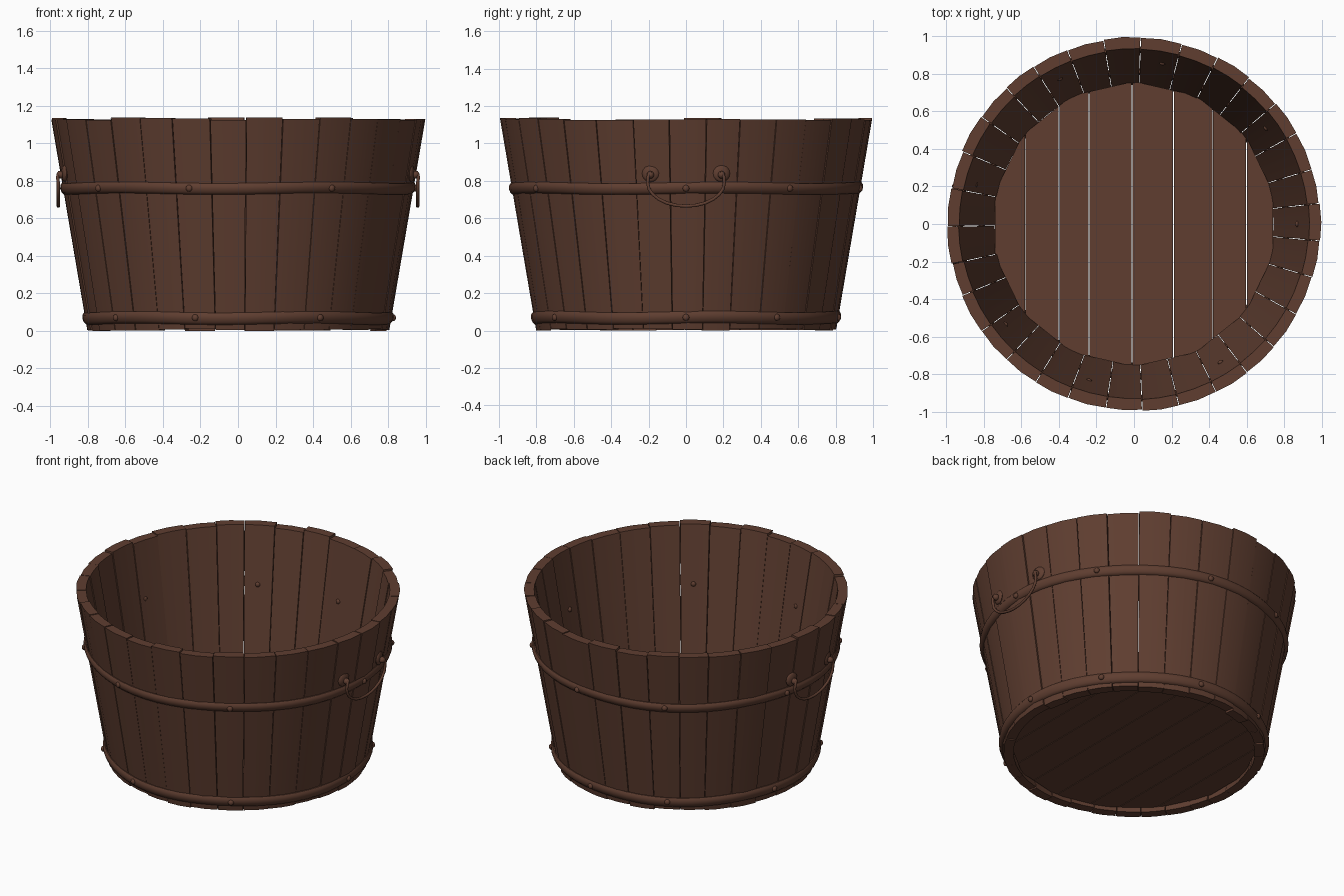
import bpy, bmesh, math, random
from mathutils import Vector, Matrix

if "Cube" in bpy.data.objects:
    bpy.data.objects.remove(bpy.data.objects["Cube"])

random.seed(4)
wood = bpy.data.materials.new("dark brown wood")
wood.diffuse_color = (0.115, 0.048, 0.030, 1)
wood.use_nodes = True
wood.node_tree.nodes["Principled BSDF"].inputs["Base Color"].default_value = wood.diffuse_color

TOP = 1.13


def radius(z):
    """Outer radius of the tapered wall at height z."""
    return 0.80 + 0.193 * z / TOP


def finish(name, bm, smooth=40):
    bmesh.ops.recalc_face_normals(bm, faces=bm.faces)
    me = bpy.data.meshes.new(name)
    bm.to_mesh(me)
    bm.free()
    me.materials.append(wood)
    ob = bpy.data.objects.new(name, me)
    bpy.context.collection.objects.link(ob)
    bpy.ops.object.select_all(action='DESELECT')
    ob.select_set(True)
    bpy.context.view_layer.objects.active = ob
    if smooth:
        bpy.ops.object.shade_smooth_by_angle(angle=math.radians(smooth))
    return ob


def polar(r, a, z):
    return Vector((r * math.cos(a), r * math.sin(a), z))


# Staves: tapered planks with softened edges
N = 31
step = 2 * math.pi / N
edges = [math.radians(-87) + step * i + random.uniform(-0.015, 0.015) for i in range(N)]
edges.append(edges[0] + 2 * math.pi)
for i in range(N):
    a0, a1 = edges[i] + 0.002, edges[i + 1] - 0.002
    z0, z1 = random.uniform(0.0, 0.012), TOP + random.uniform(-0.006, 0.008)
    if i % 8 == 0:
        z0 = 0.0
    shift = random.uniform(-0.005, 0.003)
    bm = bmesh.new()
    rings = []
    for z in (z0, z1):
        ro = radius(z) + shift
        ri = ro - 0.06
        mid = (a0 + a1) / 2
        rings.append([bm.verts.new(p) for p in (
            polar(ro, a0, z), polar(ro + 0.003, mid, z), polar(ro, a1, z),
            polar(ri, a1, z), polar(ri, mid, z), polar(ri, a0, z))])
    lo, hi = rings
    bm.faces.new(lo[::-1])
    bm.faces.new(hi)
    for k in range(6):
        j = (k + 1) % 6
        bm.faces.new((lo[k], lo[j], hi[j], hi[k]))
    sharp = [e for e in bm.edges if e.calc_face_angle(0) > 0.6]
    bmesh.ops.bevel(bm, geom=sharp, offset=0.008, segments=2, profile=0.5,
                    affect='EDGES')
    finish(f"stave_{i + 1}", bm, 50)

# Floor: twelve-sided disc sliced into planks
cuts = [-0.8, -0.58, -0.40, -0.24, -0.01, 0.21, 0.42, 0.60, 0.8]
for i, (x0, x1) in enumerate(zip(cuts, cuts[1:])):
    bm = bmesh.new()
    bmesh.ops.create_cone(bm, cap_ends=True, segments=14, radius1=0.755,
                          radius2=0.76, depth=0.04,
                          matrix=Matrix.Translation((0, 0, 0.055)))
    for x, n in ((x0 + 0.002, -1), (x1 - 0.002, 1)):
        bmesh.ops.bisect_plane(bm, geom=bm.verts[:] + bm.edges[:] + bm.faces[:],
                               plane_co=(x, 0, 0), plane_no=(n, 0, 0), clear_outer=True)
        bmesh.ops.holes_fill(bm, edges=[e for e in bm.edges if e.is_boundary])
    finish(f"floor_plank_{i + 1}", bm, 0)


# Hoops: rounded bands following the taper
def hoop(name, zc, h):
    prof = [(-0.012, -h), (0.004, -h), (0.014, -h * 0.6), (0.018, 0),
            (0.014, h * 0.6), (0.004, h), (-0.012, h)]
    bm = bmesh.new()
    n = 62
    rings = []
    for i in range(n):
        a = i * 2 * math.pi / n
        wob = 0.004 * math.sin(5 * a + zc * 9)
        rings.append([bm.verts.new(polar(radius(zc + dz) + dr, a, zc + dz + wob))
                      for dr, dz in prof])
    for i in range(n):
        p, q = rings[i], rings[(i + 1) % n]
        for k in range(len(prof)):
            j = (k + 1) % len(prof)
            bm.faces.new((p[k], q[k], q[j], p[j]))
    finish(name, bm, 50)


hoop("upper_hoop", 0.76, 0.03)
hoop("lower_hoop", 0.068, 0.032)


def dome(bm, pos, a, r, depth):
    m = Matrix.Translation(pos) @ Matrix.Rotation(a, 4, 'Z') @ Matrix.Diagonal((depth, r, r, 1))
    bmesh.ops.create_uvsphere(bm, u_segments=12, v_segments=8, radius=1, matrix=m)


# Rivets: heads outside both hoops, ends showing inside the upper one
bm = bmesh.new()
for deg in (117, 80, 36, 0, -58, -106, -142, 166):
    a = math.radians(deg)
    for z in (0.76, 0.07):
        dome(bm, polar(radius(z) + 0.016, a, z), a, 0.018, 0.014)
    dome(bm, polar(radius(0.76) - 0.06, a, 0.76), a, 0.016, 0.012)
finish("rivets", bm, 60)

# Drop handles on both sides: round mounts, eyes and a hanging wire bail
for side, label in ((1, "right"), (-1, "left")):
    bm = bmesh.new()
    for y in (-0.19, 0.19):
        r = radius(0.84)
        a = math.asin(y / r)
        pos = polar(r, a, 0.84)
        ang = a
        if side < 0:
            pos.x, ang = -pos.x, math.pi - a
        dome(bm, pos, ang, 0.046, 0.016)
        pos2 = pos + Vector((side * 0.022, 0, -0.008))
        dome(bm, pos2, ang, 0.02, 0.022)
    finish(f"{label}_handle_mounts", bm, 60)

    cu = bpy.data.curves.new(f"{label}_handle_bail", 'CURVE')
    cu.dimensions = '3D'
    cu.bevel_depth = 0.009
    cu.bevel_resolution = 2
    cu.use_fill_caps = True
    pts = [(0.91, -0.19, 0.835), (0.955, -0.19, 0.845), (0.962, -0.203, 0.82)]
    for k in range(13):
        t = math.pi + math.pi * k / 12
        pts.append((0.958, 0.205 * math.cos(t), 0.79 + 0.125 * math.sin(t)))
    pts += [(x, -y, z) for x, y, z in pts[2::-1]]
    sp = cu.splines.new('POLY')
    sp.points.add(len(pts) - 1)
    for p, (x, y, z) in zip(sp.points, pts):
        p.co = (x * side, y, z, 1)
    sp.use_smooth = True
    cu.materials.append(wood)
    bpy.context.collection.objects.link(bpy.data.objects.new(f"{label}_handle_bail", cu))
